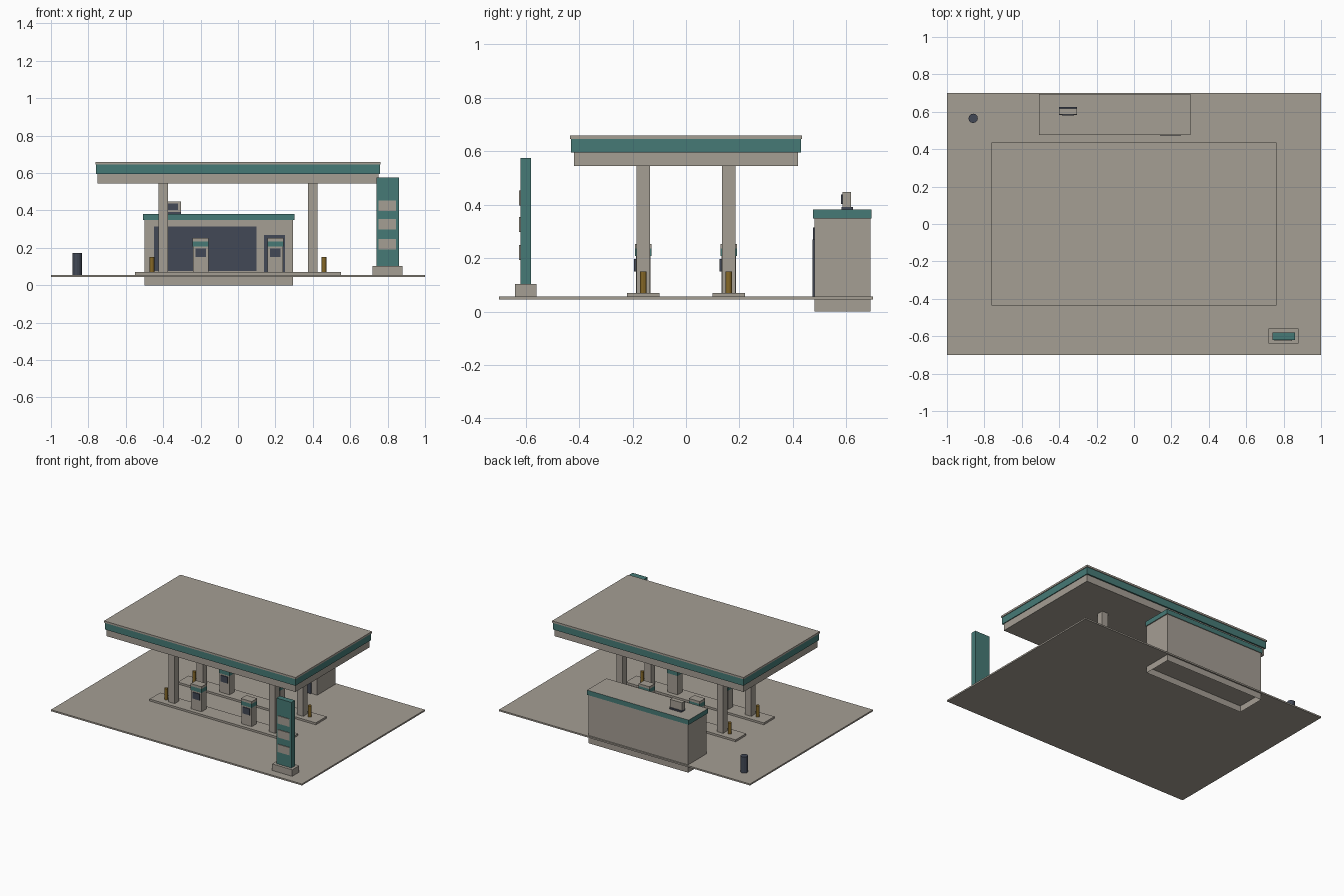
import bpy, bmesh, math

if "Cube" in bpy.data.objects:
    bpy.data.objects.remove(bpy.data.objects["Cube"])


def mat(name, rgb):
    m = bpy.data.materials.new(name)
    m.diffuse_color = (*rgb, 1)
    m.use_nodes = True
    m.node_tree.nodes["Principled BSDF"].inputs["Base Color"].default_value = m.diffuse_color
    return m


CONCRETE = mat("warm_concrete", (0.376, 0.342, 0.296))
TEAL = mat("teal", (0.061, 0.195, 0.181))
DARK = mat("dark_slate", (0.054, 0.065, 0.092))
GOLD = mat("mustard", (0.23, 0.135, 0.02))


def finish(name, bm, *mats):
    me = bpy.data.meshes.new(name)
    bm.to_mesh(me)
    bm.free()
    for m in mats:
        me.materials.append(m)
    ob = bpy.data.objects.new(name, me)
    bpy.context.collection.objects.link(ob)
    return ob


def box(name, x, y, z, m, flat_mat=None, open_bottom=False):
    """Box from (min, max) ranges; flat_mat colours the top and bottom."""
    bm = bmesh.new()
    bmesh.ops.create_cube(bm, size=1)
    for v in bm.verts:
        for i, (lo, hi) in enumerate((x, y, z)):
            v.co[i] = lo if v.co[i] < 0 else hi
    bm.normal_update()
    if open_bottom:
        bmesh.ops.delete(bm, geom=[f for f in bm.faces if f.normal.z < -0.5],
                         context='FACES_ONLY')
    mats = [m]
    if flat_mat:
        mats.append(flat_mat)
        for f in bm.faces:
            f.material_index = int(abs(f.normal.z) > 0.5)
    return finish(name, bm, *mats)


def cylinder(name, x, y, z, r, m, sides=12):
    bm = bmesh.new()
    bmesh.ops.create_cone(bm, cap_ends=True, segments=sides, radius1=r, radius2=r,
                          depth=z[1] - z[0])
    bmesh.ops.translate(bm, verts=bm.verts, vec=(x, y, sum(z) / 2))
    return finish(name, bm, m)


def around(c, h):
    return (c - h, c + h)


# forecourt slab
G = 0.045
box("forecourt", (-1, 1), (-0.7, 0.7), (G, 0.056), CONCRETE)

# canopy: soffit box, coloured fascia, roof lip
box("canopy_soffit", around(0, 0.752), around(0, 0.42), (0.545, 0.596), CONCRETE)
box("canopy_fascia", around(0, 0.758), around(0, 0.43), (0.595, 0.646), TEAL)
box("canopy_roof", around(0, 0.763), around(0, 0.435), (0.645, 0.658), CONCRETE)

# pump islands with columns, bollards and pumps
for y in (-0.16, 0.16):
    box("island", around(0, 0.55), around(y, 0.06), (G + 0.001, 0.07), CONCRETE)
    for s in (-1, 1):
        box("column", around(0.4 * s, 0.025), around(y, 0.025), (0.06, 0.55), CONCRETE)
        cylinder("bollard", 0.46 * s, y, (0.065, 0.15), 0.0125, GOLD)
        px = 0.2 * s
        box("pump_body", around(px, 0.041), around(y, 0.028), (0.065, 0.21), CONCRETE)
        box("pump_band", around(px, 0.043), around(y, 0.031), (0.207, 0.235), TEAL)
        box("pump_cap", around(px, 0.043), around(y, 0.031), (0.235, 0.252), CONCRETE)
        box("pump_screen", around(px, 0.028), (y - 0.034, y - 0.027), (0.15, 0.196), DARK)

# shop with trim band, window and door
box("shop_walls", (-0.5, 0.295), (0.48, 0.69), (0, 0.37), CONCRETE, open_bottom=True)
box("shop_roof_band", (-0.508, 0.302), (0.475, 0.695), (0.348, 0.382), TEAL, CONCRETE)
box("shop_window", (-0.45, 0.1), (0.475, 0.482), (0.075, 0.315), DARK)
box("shop_door", (0.14, 0.25), (0.474, 0.482), (0.056, 0.27), DARK)

# rooftop cooling unit
box("cooler_foot", (-0.4, -0.305), (0.582, 0.625), (0.38, 0.392), DARK)
box("cooler_body", (-0.4, -0.305), (0.585, 0.617), (0.392, 0.448), CONCRETE)
box("cooler_grille", (-0.385, -0.32), (0.58, 0.586), (0.402, 0.438), DARK)

# price sign with blank panels
box("sign_base", (0.72, 0.88), (-0.64, -0.56), (G + 0.001, 0.103), CONCRETE)
box("sign_board", (0.74, 0.86), (-0.62, -0.58), (0.1, 0.575), TEAL)
for z in (0.22, 0.325, 0.425):
    box("sign_panel", (0.752, 0.846), (-0.625, -0.619), around(z, 0.028), CONCRETE)

# waste bin
cylinder("waste_bin", -0.86, 0.565, (0.05, 0.172), 0.025, DARK)
